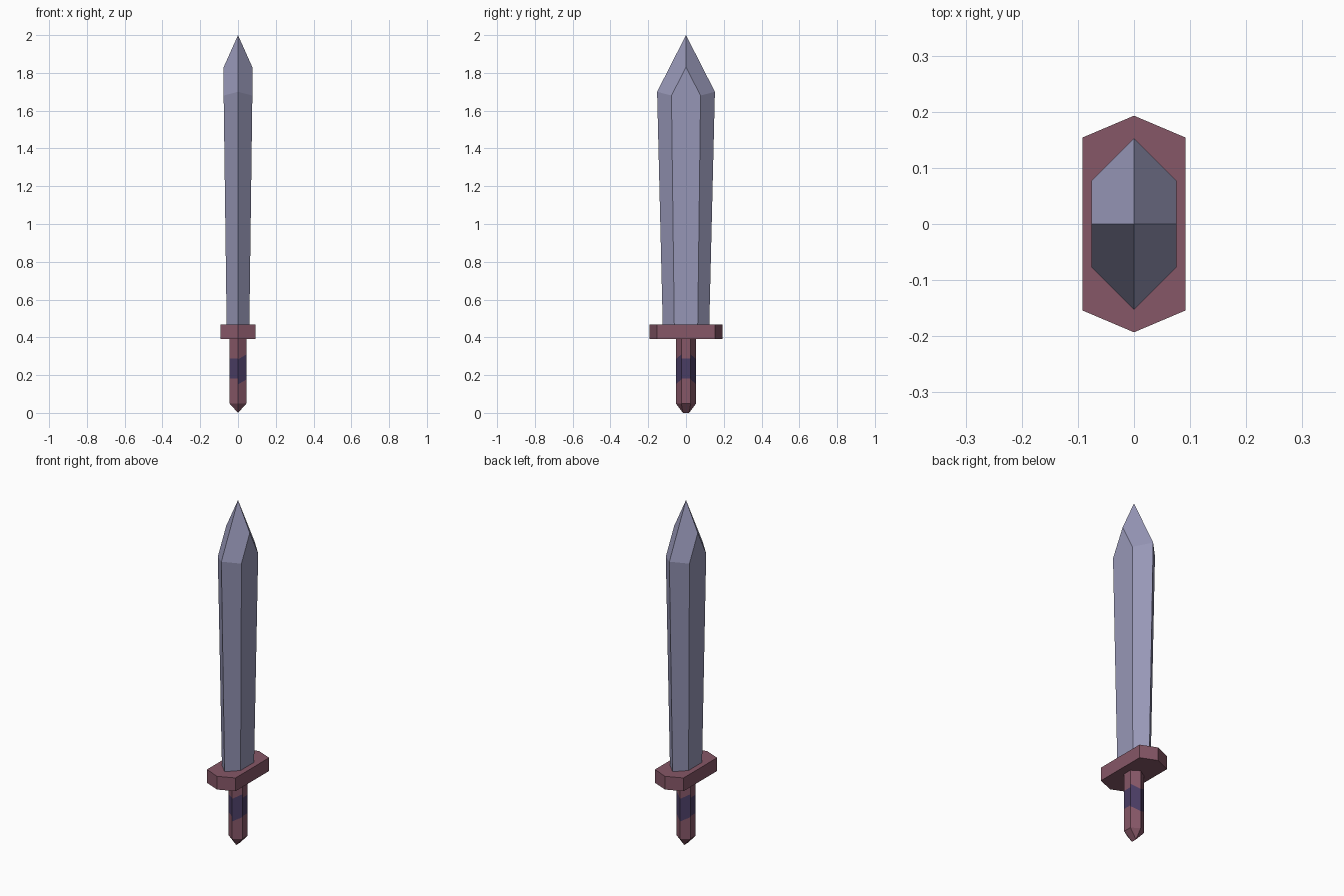
import bpy, bmesh

if "Cube" in bpy.data.objects:
    bpy.data.objects.remove(bpy.data.objects["Cube"])


def material(name, hex_rgb):
    def lin(c):
        c /= 255
        return c / 12.92 if c < 0.04045 else ((c + 0.055) / 1.055) ** 2.4
    m = bpy.data.materials.new(name)
    m.diffuse_color = [lin(int(hex_rgb[i:i + 2], 16)) for i in (0, 2, 4)] + [1]
    m.use_nodes = True
    m.node_tree.nodes["Principled BSDF"].inputs["Base Color"].default_value = m.diffuse_color
    return m


STEEL = material("blue grey steel", "9797B7")
RED = material("dull red", "865767")
PURPLE = material("dark purple wrap", "4A3D64")


def hexagon(a, b, c, z):
    """Counter-clockwise long hexagon: points at y = +-b, flats at x = +-a."""
    return [(0, -b, z), (a, -c, z), (a, c, z), (0, b, z), (-a, c, z), (-a, -c, z)]


def build(name, faces, mats, indices=None):
    """Make an object from faces given as lists of points."""
    bm = bmesh.new()
    for i, pts in enumerate(faces):
        f = bm.faces.new([bm.verts.new(p) for p in pts])
        f.material_index = indices[i] if indices else 0
    bmesh.ops.remove_doubles(bm, verts=bm.verts, dist=1e-5)
    me = bpy.data.meshes.new(name)
    bm.to_mesh(me)
    bm.free()
    for m in mats:
        me.materials.append(m)
    ob = bpy.data.objects.new(name, me)
    bpy.context.collection.objects.link(ob)
    return ob


def sides(low, high):
    n = len(low)
    return [[low[i], low[(i + 1) % n], high[(i + 1) % n], high[i]] for i in range(n)]


# Blade: flaring hexagon, its flats peak below a four-sided tip
a, b, c = 0.076, 0.153, 0.077
tip = (0, 0, 2.0)
low = hexagon(0.06, 0.123, 0.062, 0.46)
top = hexagon(a, b, c, 1.68)
top[0], top[3] = (0, -b, 1.70), (0, b, 1.70)
faces = sides(low, top) + [low[::-1]]
right, left = (a, 0, 1.83), (-a, 0, 1.83)
faces[1].insert(3, right)
faces[4].insert(3, left)
faces += [[top[0], top[1], right, tip], [right, top[2], top[3], tip],
          [top[3], top[4], left, tip], [left, top[5], top[0], tip]]
build("blade", faces, [STEEL])

# Guard: flat hexagonal plate
low, top = hexagon(0.092, 0.193, 0.154, 0.39), hexagon(0.092, 0.193, 0.154, 0.467)
build("guard", sides(low, top) + [low[::-1], top], [RED])

# Grip: six-sided post with a slanting wrap, band (low, high) at each side's two edges
slant_up = ((0.151, 0.283), (0.177, 0.31))
slant_down = slant_up[::-1]
level = ((0.182, 0.289), (0.182, 0.289))
bands = [slant_up, level, slant_down, slant_up, level, level]
ring = hexagon(0.045, 0.054, 0.025, 0)
faces, idx = [], []
for i, ((l0, h0), (l1, h1)) in enumerate(bands):
    p, q = ring[i][:2], ring[(i + 1) % 6][:2]
    z0, z1 = (0.05, l0, h0, 0.395), (0.05, l1, h1, 0.395)
    for k in range(3):
        faces.append([(*p, z0[k]), (*q, z1[k]), (*q, z1[k + 1]), (*p, z0[k + 1])])
        idx.append(int(k == 1))
build("grip", faces, [RED, PURPLE], idx)

# Pommel: tapers to a short ridge along y
r = hexagon(0.045, 0.054, 0.025, 0.05)
f, k = (0, -0.016, 0), (0, 0.016, 0)
build("pommel", [[f, r[1], r[0]], [f, k, r[2], r[1]], [k, r[3], r[2]],
                 [k, r[4], r[3]], [k, f, r[5], r[4]], [f, r[0], r[5]]], [RED])
